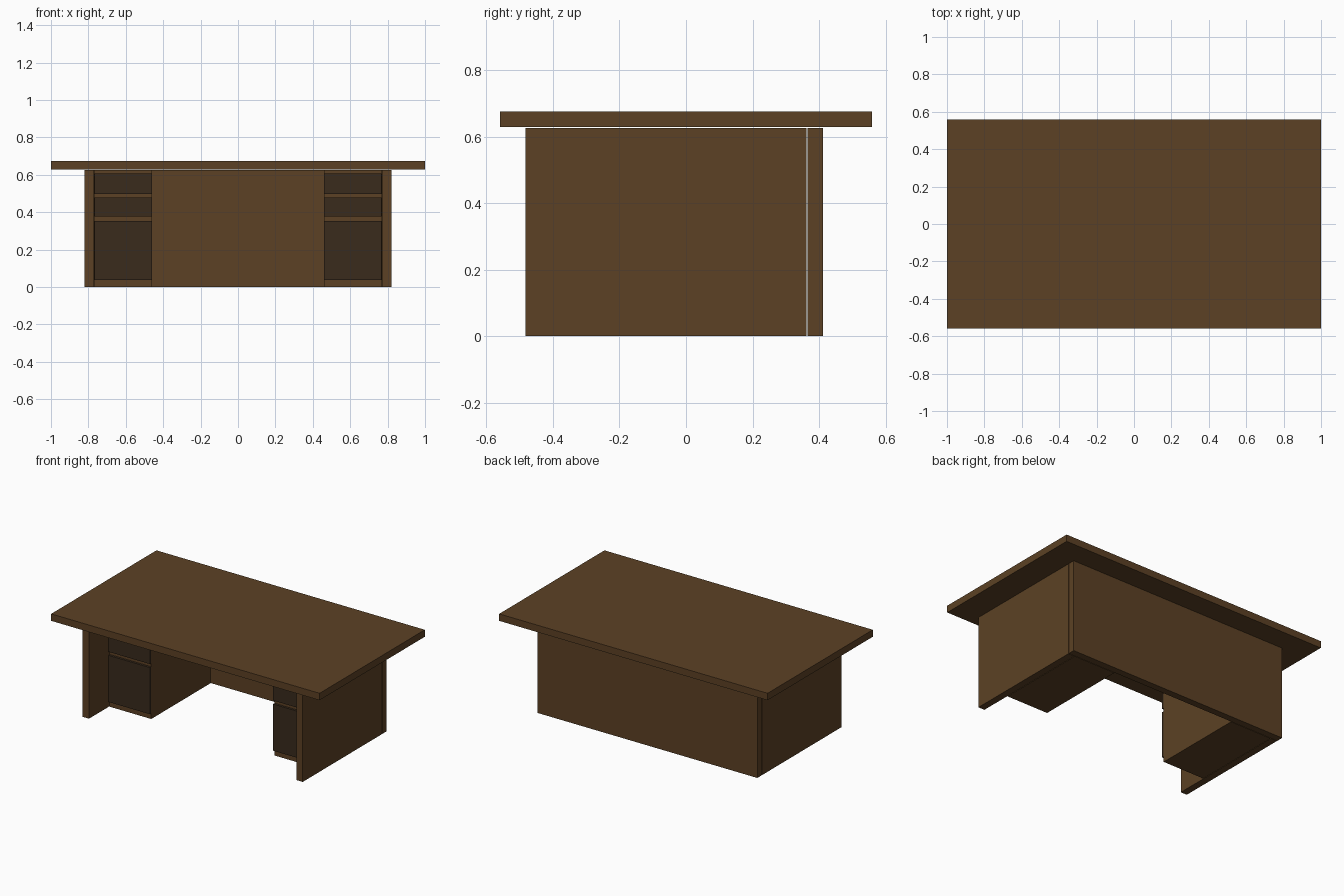
import bpy

if "Cube" in bpy.data.objects:
    bpy.data.objects.remove(bpy.data.objects["Cube"])


def material(name, color):
    m = bpy.data.materials.new(name)
    m.diffuse_color = (*color, 1)
    m.use_nodes = True
    m.node_tree.nodes["Principled BSDF"].inputs["Base Color"].default_value = m.diffuse_color
    return m


wood = material("wood", (0.107, 0.053, 0.018))
dark_wood = material("dark_wood", (0.041, 0.024, 0.012))


def box(name, x, y, z, mat):
    """Axis-aligned box given as (min, max) on each axis."""
    bpy.ops.mesh.primitive_cube_add(size=1, location=[sum(r) / 2 for r in (x, y, z)])
    ob = bpy.context.object
    ob.name = name
    ob.scale = [abs(r[1] - r[0]) for r in (x, y, z)]
    bpy.ops.object.transform_apply(location=False, rotation=False, scale=True)
    ob.data.materials.append(mat)
    return ob


# Table top and modesty panel at the back
box("desk_top", (-1, 1), (-0.56, 0.56), (0.628, 0.675), wood)
box("back_panel", (-0.82, 0.82), (0.366, 0.412), (0, 0.625), wood)

# Side panels, drawer pedestals and drawer fronts, mirrored left and right
drawers = {"lower": (0.038, 0.352), "middle": (0.376, 0.48), "upper": (0.498, 0.608)}
for side, s in (("left", -1), ("right", 1)):
    box(f"{side}_side_panel", (s * 0.773, s * 0.82), (-0.482, 0.363), (0, 0.625), wood)
    box(f"{side}_pedestal", (s * 0.459, s * 0.77), (-0.268, 0.363), (0, 0.625), wood)
    for level, z in drawers.items():
        box(f"{side}_{level}_drawer_front", (s * 0.459, s * 0.767), (-0.283, -0.268), z, dark_wood)
